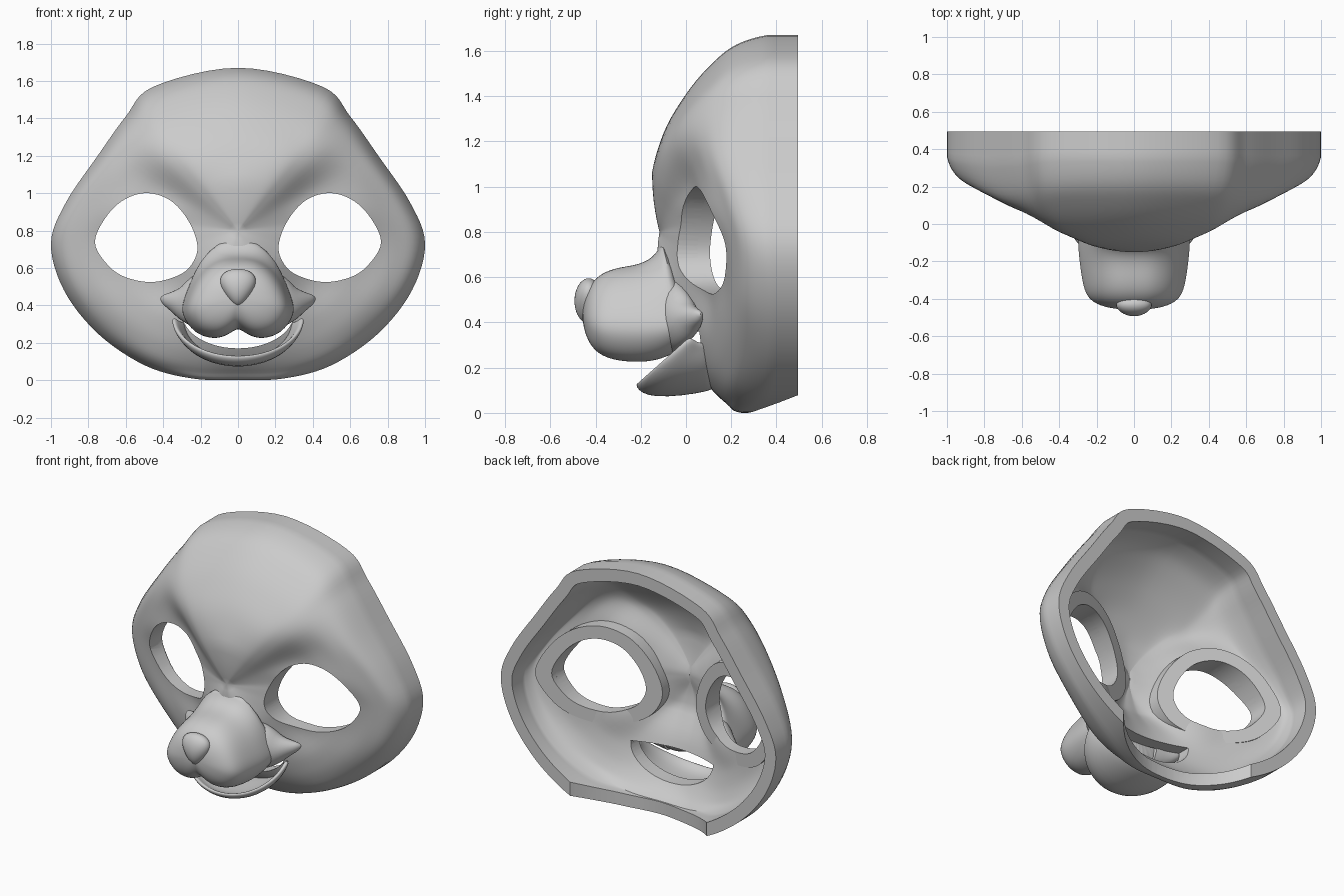
import bpy, bmesh, math
from mathutils import Vector

if "Cube" in bpy.data.objects:
    bpy.data.objects.remove(bpy.data.objects["Cube"], do_unlink=True)

grey = bpy.data.materials.new("plain_grey")
grey.use_nodes = True
COLOUR = (0.6, 0.6, 0.6, 1)
grey.diffuse_color = COLOUR
grey.node_tree.nodes["Principled BSDF"].inputs["Base Color"].default_value = COLOUR


def spline(points, steps, closed=False):
    """Catmull-Rom curve through points of any dimension."""
    pts = [Vector(p) for p in points]
    n = len(pts)
    pick = (lambda i: pts[i % n]) if closed else (lambda i: pts[max(0, min(n - 1, i))])
    out = []
    for i in range(n if closed else n - 1):
        a, b, c, d = (pick(i + k) for k in (-1, 0, 1, 2))
        for s in range(steps):
            t = s / steps
            out.append(b + (c - a) * (t / 2) + (a * 2 - b * 5 + c * 4 - d) * (t * t / 2)
                       + (b * 3 - a - c * 3 + d) * (t ** 3 / 2))
    if not closed:
        out.append(pts[-1])
    return out


def mirrored(half):
    """Close a half outline that starts and ends on the centre plane."""
    return half + [(-p[0], *p[1:]) for p in half[-2:0:-1]]


def loft(name, rings, around=True, caps=False, loop=False):
    """Skin a list of equal rings of points."""
    bm = bmesh.new()
    rows = [[bm.verts.new(p) for p in ring] for ring in rings]
    n = len(rows[0])
    for a, b in zip(rows, rows[1:] + (rows[:1] if loop else [])):
        for i in range(n if around else n - 1):
            j = (i + 1) % n
            bm.faces.new((a[i], a[j], b[j], b[i]))
    if caps:
        bm.faces.new(rows[0][::-1])
        bm.faces.new(rows[-1])
    if loop or caps:
        bmesh.ops.recalc_face_normals(bm, faces=bm.faces)
    mesh = bpy.data.meshes.new(name)
    bm.to_mesh(mesh)
    bm.free()
    obj = bpy.data.objects.new(name, mesh)
    bpy.context.collection.objects.link(obj)
    mesh.materials.append(grey)
    return obj


def modify(obj, kind, **settings):
    bpy.context.view_layer.objects.active = obj
    mod = obj.modifiers.new(kind.lower(), kind)
    for key, value in settings.items():
        setattr(mod, key, value)
    bpy.ops.object.modifier_apply(modifier=mod.name)


def smooth(obj, angle=40):
    bpy.ops.object.select_all(action="DESELECT")
    obj.select_set(True)
    bpy.context.view_layer.objects.active = obj
    bpy.ops.object.shade_smooth_by_angle(angle=math.radians(angle))


def cut(cutter, *parts):
    for part in parts:
        modify(part, "BOOLEAN", object=cutter, operation="DIFFERENCE", solver="EXACT")
    bpy.data.objects.remove(cutter, do_unlink=True)


def prism(name, outline, y0, y1):
    return loft(name, [[(x, y, z) for x, z in outline] for y in (y0, y1)], caps=True)


# Face shell: each spoke is rim x, rim z, then depth at the stations
STATIONS = (0.25, 0.5, 0.7, 0.85, 0.95, 1)
SPOKES = [
    (0, 1.67, -.155, -.1, 0, .11, .22, .36),
    (.45, 1.57, -.14, -.105, -.01, .1, .21, .36),
    (.6, 1.41, -.115, -.08, -.03, .055, .17, .34),
    (.75, 1.2, -.07, .01, .045, .085, .16, .33),
    (.92, .95, -.03, .04, .09, .155, .215, .34),
    (1, .73, -.02, .07, .15, .205, .26, .36),
    (.93, .48, -.03, .09, .165, .21, .27, .38),
    (.75, .25, -.06, .085, .135, .19, .27, .38),
    (.5, .08, -.1, .02, .09, .15, .22, .34),
    (.25, .01, -.12, -.01, .05, .12, .19, .26),
    (0, 0, -.12, -.02, .03, .1, .18, .25),
]
MID_Z, MID_Y, BACK, STEPS = 0.8, -0.125, 0.495, 5
columns = []
for spoke in spline(mirrored(SPOKES), 6, closed=True):
    x, z = spoke[0], spoke[1] - MID_Z
    profile = list(zip(STATIONS, spoke[2:]))
    # reflecting the first station keeps the middle of the face rounded
    profile = [(-STATIONS[0], spoke[2]), (0, MID_Y)] + profile + [(1, BACK)]
    line = [(min(t, 1), y) for t, y in spline(profile, STEPS)[STEPS + 1:]]
    columns.append([(x * t, y, MID_Z + z * t) for t, y in line])
shell = loft("face_shell", list(zip(*columns)))
bm = bmesh.new()
bm.from_mesh(shell.data)
ring_size = len(columns)
middle = list(bm.verts)[:ring_size * STEPS]
inner = middle[:ring_size]
hub = bm.verts.new((0, MID_Y, MID_Z))
for a, b in zip(inner, inner[1:] + inner[:1]):
    bm.faces.new((hub, b, a))
bmesh.ops.recalc_face_normals(bm, faces=bm.faces)
for _ in range(12):
    bmesh.ops.smooth_vert(bm, verts=middle + [hub], factor=0.5, use_axis_y=True)
bm.normal_update()
if hub.link_faces[0].normal.y > 0:
    bmesh.ops.reverse_faces(bm, faces=bm.faces)
bm.to_mesh(shell.data)
bm.free()
modify(shell, "SOLIDIFY", thickness=0.08, offset=-1)

# Muzzle: two-lobed section lofted forward, its root leaning along the bridge
SECTION = [(0, 1), (.1, .95), (.19, .64), (.255, .12), (.28, -.4), (.215, -.86),
           (.12, -1), (.05, -.9), (0, -.76)]
# depth, lean, width, top, bottom
RINGS = [(.02, .11, 1.05, .79, .31), (-.07, .05, 1.08, .72, .25),
         (-.15, .01, 1.07, .677, .226), (-.22, 0, 1.04, .653, .222),
         (-.3, 0, 1, .643, .228), (-.37, 0, .94, .62, .248),
         (-.42, 0, .8, .575, .29), (-.45, 0, .5, .51, .36), (-.458, 0, .15, .46, .42)]
section = spline(mirrored(SECTION), 2, closed=True)
muzzle = loft("muzzle", [[(x * wide, y - lean * max(h, 0),
                           .44 + h * (top - .44 if h > 0 else .44 - low))
                          for x, h in section] for y, lean, wide, top, low in RINGS], caps=True)
modify(muzzle, "SUBSURF", levels=2)

# Nose: rounded wedge narrowing downward
bpy.ops.mesh.primitive_uv_sphere_add(segments=32, ring_count=20, location=(0, -.43, .495))
nose = bpy.context.object
nose.name = "nose"
nose.data.materials.append(grey)
for v in nose.data.vertices:
    taper = 0.8 + 0.35 * v.co.z
    v.co = (v.co.x * .11 * taper, v.co.y * .063, v.co.z * .1)
smooth(nose)

turn = [math.tau * k / 96 for k in range(96)]
arc = [math.pi * k / 24 for k in range(25)]

# Eye openings and their inner rims
EYE = [(.765, .74), (.7, .88), (.6, .97), (.48, 1), (.36, .96), (.27, .86),
       (.22, .74), (.23, .65), (.3, .57), (.45, .525), (.6, .55), (.7, .62)]
EYE_X, EYE_Z, RIM_SCALE = 0.49, 0.76, 1.35
eye = [(p.x, p.y) for p in spline(EYE, 5, closed=True)]
wide_eye = [(EYE_X + (x - EYE_X) * RIM_SCALE, EYE_Z + (z - EYE_Z) * RIM_SCALE) for x, z in eye]
# mouth corner stations: x, y, z, depth radius, height radius
CORNER = [(.16, -.06, .43, .09, .17), (.25, -.035, .42, .08, .13), (.31, -.005, .41, .07, .085),
          (.36, .025, .42, .05, .05), (.4, .05, .43, .025, .025), (.415, .06, .435, .005, .005)]


def front_depth(x, z):
    """Depth of the outer face just under its surface."""
    return shell.ray_cast(Vector((x, -2, z)), Vector((0, 1, 0)))[1].y + 0.02


for side, word in ((1, "left"), (-1, "right")):
    rings = []
    for outline, order in ((eye, 1), (wide_eye, -1)):
        front = [(side * x, front_depth(side * x, z), z) for x, z in outline]
        rear = [(x, max(.1 + .36 * (abs(x) - .2), y + .02), z) for x, y, z in front]
        rings += [front, rear][::order]
    smooth(loft(word + "_eye_rim", rings, loop=True))
    cut(prism("eye_cutter", [(side * x, z) for x, z in eye], -.5, .8), shell, muzzle)

    # Mouth corner: cheek point flaring sideways from the muzzle
    smooth(loft(word + "_mouth_corner",
                [[(side * x, y + ry * math.cos(a), z + rz * math.sin(a)) for a in turn[::4]]
                 for x, y, z, ry, rz in spline(CORNER, 3)], caps=True))

# Mouth slot and neck cut-out in the shell
cut(prism("mouth_cutter", [(.3 * math.cos(a), .36 - .19 * math.sin(a)) for a in arc], -.3, .4),
    shell)
cut(loft("neck_cutter", [[(.64 * math.cos(a), .9 + .64 * math.sin(a), z) for a in turn]
                         for z in (-.3, .4)], caps=True), shell)
smooth(shell)
smooth(muzzle)

# Lower jaw: open scoop from the lip back into the shell
lip, belly, root = [], [], []
for a in arc:
    c, s = math.cos(a), math.sin(a)
    lip.append((.35 * c, .02 - .24 * s, .34 - .21 * s))
    belly.append((.32 * c, .05 - .21 * s, .31 - .24 * s))
    root.append((.29 * c, .09 + .04 * s, .31 - .2 * s))
jaw = loft("lower_jaw", [lip, belly, root], around=False)
modify(jaw, "SOLIDIFY", thickness=0.03, offset=0)
modify(jaw, "SUBSURF", levels=2)
smooth(jaw, 60)
